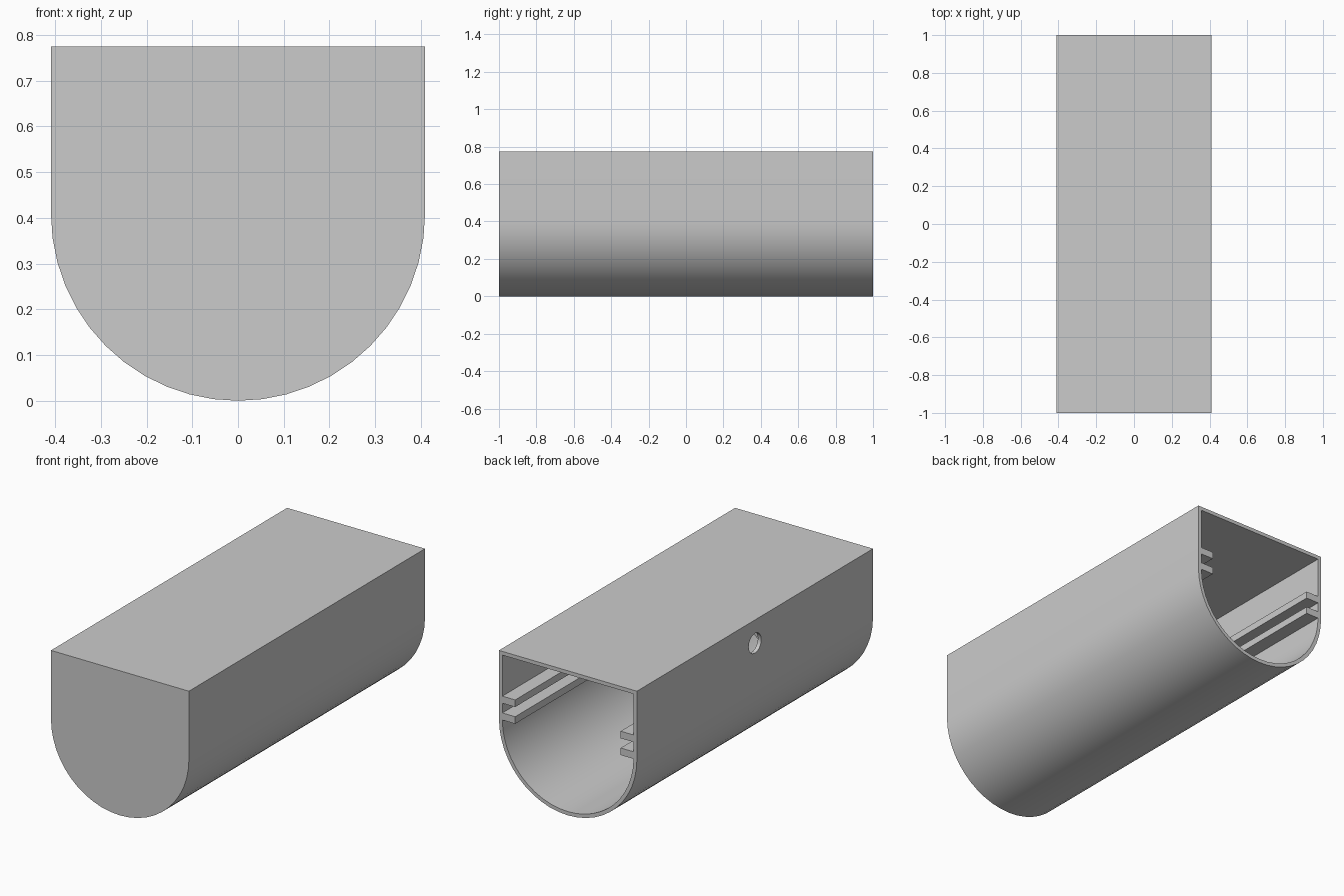
import bpy
import bmesh
import math
from mathutils import Matrix

R = 0.409        # half width and radius of the rounded bottom
HEIGHT = 0.775
WALL = 0.02
SEGMENTS = 24

cube = bpy.data.objects.get("Cube")
if cube:
    bpy.data.objects.remove(cube, do_unlink=True)

grey = bpy.data.materials.new("light grey")
grey.use_nodes = True
COLOUR = (0.6, 0.6, 0.6, 1.0)
grey.diffuse_color = COLOUR
grey.node_tree.nodes["Principled BSDF"].inputs["Base Color"].default_value = COLOUR


def finish(name, bm):
    bmesh.ops.recalc_face_normals(bm, faces=bm.faces)
    mesh = bpy.data.meshes.new(name)
    bm.to_mesh(mesh)
    bm.free()
    mesh.materials.append(grey)
    obj = bpy.data.objects.new(name, mesh)
    bpy.context.collection.objects.link(obj)
    return obj


def prism(name, profile, y0, y1):
    """Extrude an (x, z) outline along y."""
    bm = bmesh.new()
    face = bm.faces.new([bm.verts.new((x, y0, z)) for x, z in profile])
    new = bmesh.ops.extrude_face_region(bm, geom=[face])["geom"]
    verts = [v for v in new if isinstance(v, bmesh.types.BMVert)]
    bmesh.ops.translate(bm, verts=verts, vec=(0, y1 - y0, 0))
    return finish(name, bm)


def u_profile(inset):
    """Flat top, straight sides and a half-round bottom."""
    r = R - inset
    angles = [math.pi * (1 + i / SEGMENTS) for i in range(SEGMENTS + 1)]
    arc = [(r * math.cos(a), R + r * math.sin(a)) for a in angles]
    return arc + [(r, HEIGHT - inset), (-r, HEIGHT - inset)]


def select(obj):
    bpy.ops.object.select_all(action='DESELECT')
    obj.select_set(True)
    bpy.context.view_layer.objects.active = obj


def cut(obj, cutter):
    cutter.hide_render = True
    select(obj)
    mod = obj.modifiers.new("cut", 'BOOLEAN')
    mod.operation = 'DIFFERENCE'
    mod.solver = 'EXACT'
    mod.object = cutter
    bpy.ops.object.modifier_apply(modifier=mod.name)
    bpy.data.objects.remove(cutter, do_unlink=True)


# Housing: closed at the front, open at the back
housing = prism("housing", u_profile(0), -1, 1)
cut(housing, prism("cavity_cutter", u_profile(WALL), -1 + WALL, 1.1))

# Round hole through one side wall
bm = bmesh.new()
bmesh.ops.create_cone(
    bm, cap_ends=True, segments=32, radius1=0.053, radius2=0.053, depth=0.2,
    matrix=Matrix.Translation((-R, 0, 0.65)) @ Matrix.Rotation(math.pi / 2, 4, 'Y'))
cut(housing, finish("hole_cutter", bm))

select(housing)
bpy.ops.object.shade_smooth_by_angle(angle=math.radians(30))

# Pairs of inner rails that form a slot on each side
for side, sign in (("left", 1), ("right", -1)):
    for level, bottom in (("lower", 0.407), ("upper", 0.497)):
        outer, inner = sign * (R - WALL), sign * (R - WALL - 0.076)
        top = bottom + 0.038
        prism(f"{side}_{level}_rail",
              [(outer, bottom), (inner, bottom), (inner, top), (outer, top)],
              -1 + WALL, 1)
